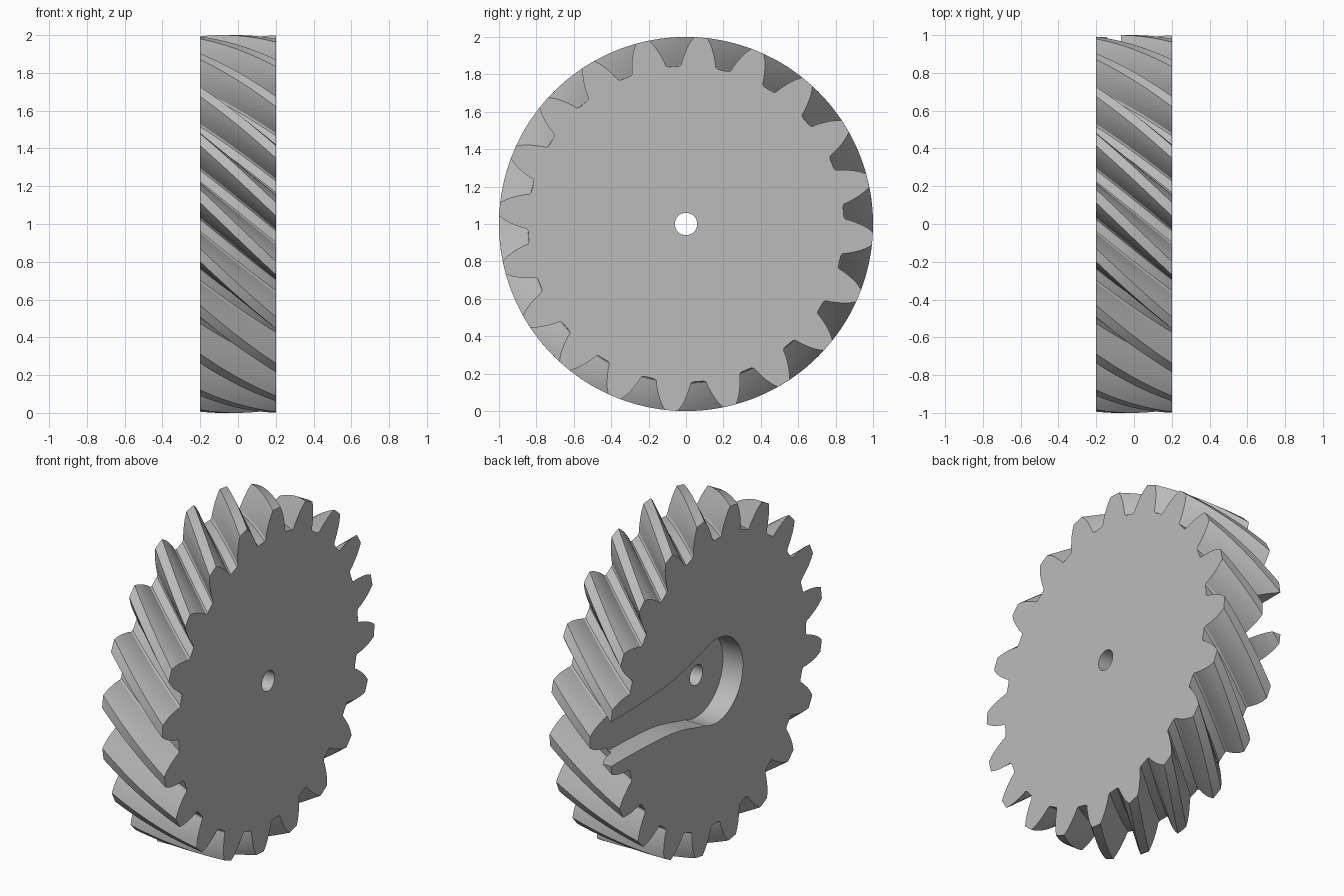
import bpy, bmesh, math

if "Cube" in bpy.data.objects:
    bpy.data.objects.remove(bpy.data.objects["Cube"])

TEETH, HALF_W, LAYERS = 20, 0.2, 16
TWIST = math.radians(22)
# one tooth flank: (radius, half angle in degrees) from root to tip
FLANK = [(0.845, 6.9), (0.853, 6.2), (0.875, 5.8), (0.905, 5.1),
         (0.94, 4.2), (0.97, 3.25), (1.0, 2.05)]

grey = bpy.data.materials.new("plain grey")
grey.diffuse_color = (0.5, 0.5, 0.5, 1)
grey.use_nodes = True
grey.node_tree.nodes["Principled BSDF"].inputs["Base Color"].default_value = grey.diffuse_color


def loft(name, rings):
    """Solid through a list of closed rings, capped at both ends."""
    bm = bmesh.new()
    rows = [[bm.verts.new(p) for p in ring] for ring in rings]
    n = len(rows[0])
    for a, b in zip(rows, rows[1:]):
        for i in range(n):
            j = (i + 1) % n
            bm.faces.new((a[i], a[j], b[j], b[i]))
    bm.faces.new(rows[0][::-1])
    bm.faces.new(rows[-1])
    bmesh.ops.recalc_face_normals(bm, faces=bm.faces[:])
    me = bpy.data.meshes.new(name)
    bm.to_mesh(me)
    bm.free()
    me.materials.append(grey)
    ob = bpy.data.objects.new(name, me)
    bpy.context.collection.objects.link(ob)
    return ob


def prism(name, outline, x0, x1):
    return loft(name, [[(x, y, z + 1) for y, z in outline] for x in (x0, x1)])


# Helical gear body: tooth outline twisted along the axle
tooth = [(r, -a) for r, a in FLANK] + [(1.0, 0)] + [(r, a) for r, a in FLANK[::-1]]
outline = [(r, math.radians(85.5 + 360 / TEETH * k + a))
           for k in range(TEETH) for r, a in tooth]
rings = []
for i in range(LAYERS + 1):
    t = i / LAYERS
    x, turn = -HALF_W + 2 * HALF_W * t, (t - 1) * TWIST
    rings.append([(x, r * math.cos(a + turn), 1 + r * math.sin(a + turn))
                  for r, a in outline])
gear = loft("helical_gear", rings)

# Axle bore cutter
circle = [(0.06 * math.cos(i * math.pi / 20), 0.06 * math.sin(i * math.pi / 20))
          for i in range(40)]
bore = prism("bore_cutter", circle, -0.5, 0.5)

# Keyhole recess cutter: round pocket blending into a channel out to the rim
arc = [(0.25 * math.cos(math.radians(d)), 0.25 * math.sin(math.radians(d)))
       for d in range(64, 181, 4)]
side = [(1.2, 0.13), (0.85, 0.132), (0.65, 0.138), (0.52, 0.145), (0.42, 0.154),
        (0.34, 0.167), (0.27, 0.183), (0.2, 0.203), (0.15, 0.216)] + arc
recess = prism("recess_cutter", side + [(y, -z) for y, z in side[-2::-1]], -0.5, -0.068)

# Cut the bore and recess, then bake the result
for cutter in (bore, recess):
    mod = gear.modifiers.new(cutter.name, "BOOLEAN")
    mod.operation, mod.solver, mod.object = "DIFFERENCE", "EXACT", cutter
bpy.context.view_layer.objects.active = gear
gear.select_set(True)
for mod in list(gear.modifiers):
    bpy.ops.object.modifier_apply(modifier=mod.name)
for cutter in (bore, recess):
    bpy.data.objects.remove(cutter)

bpy.ops.object.select_all(action="DESELECT")
gear.select_set(True)
bpy.ops.object.shade_smooth_by_angle(angle=math.radians(25))
